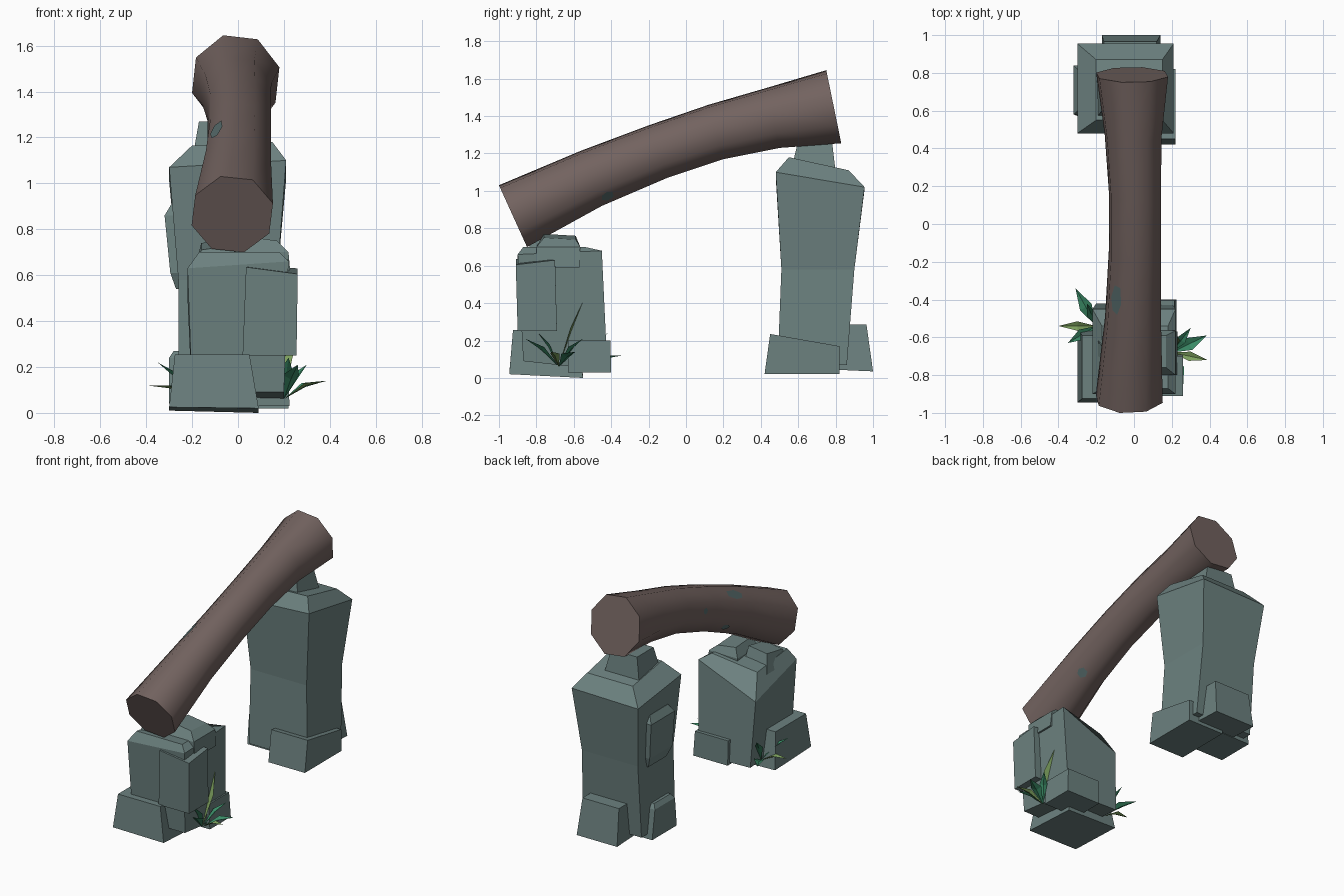
import bpy, math
from mathutils import Vector


def material(name, rgb):
    m = bpy.data.materials.new(name)
    m.diffuse_color = (*rgb, 1)
    return m


STONE = material("grey green stone", (0.150, 0.220, 0.213))
WOOD = material("brown wood", (0.171, 0.125, 0.116))
MOSS = material("teal patch", (0.095, 0.150, 0.150))
LEAF = material("deep green leaf", (0.045, 0.270, 0.140))
LIGHT_LEAF = material("light green leaf", (0.200, 0.345, 0.110))


def make(name, verts, faces, mat):
    me = bpy.data.meshes.new(name)
    me.from_pydata(verts, [], faces)
    me.materials.append(mat)
    ob = bpy.data.objects.new(name, me)
    bpy.context.collection.objects.link(ob)
    return ob


def loft(name, rings, mat):
    """Skin a list of equal point loops and cap both ends."""
    n = len(rings[0])
    verts = [p for r in rings for p in r]
    faces = [(i * n + k, i * n + (k + 1) % n, (i + 1) * n + (k + 1) % n, (i + 1) * n + k)
             for i in range(len(rings) - 1) for k in range(n)]
    faces += [tuple(reversed(range(n))), tuple(range(len(verts) - n, len(verts)))]
    return make(name, verts, faces, mat)


def rock(name, *levels):
    """Stone block from levels (x0, x1, y0, y1, z); z may be one height per corner."""
    rings = []
    for x0, x1, y0, y1, z in levels:
        h = z if isinstance(z, tuple) else (z,) * 4
        rings.append([(x0, y0, h[0]), (x1, y0, h[1]), (x1, y1, h[2]), (x0, y1, h[3])])
    return loft(name, rings, STONE)


# Tall back pillar with cap, feet and side plate
rock("back_pillar",
     (-0.26, 0.19, 0.49, 0.86, 0.07),
     (-0.26, 0.17, 0.51, 0.90, 0.58),
     (-0.30, 0.21, 0.48, 0.955, (1.07, 1.10, 1.02, 1.01)),
     (-0.20, 0.15, 0.55, 0.87, (1.165, 1.18, 1.11, 1.11)))
rock("back_pillar_cap",
     (-0.20, 0.07, 0.56, 0.80, 1.10),
     (-0.17, 0.03, 0.60, 0.78, 1.27))
rock("back_pillar_right_foot",
     (-0.06, 0.22, 0.42, 0.82, 0.02),
     (-0.06, 0.22, 0.45, 0.82, (0.235, 0.235, 0.17, 0.17)))
rock("back_pillar_rear_foot",
     (-0.17, 0.14, 0.66, 1.00, (0.05, 0.05, 0.035, 0.035)),
     (-0.16, 0.12, 0.66, 0.965, 0.285))
rock("back_pillar_left_foot",
     (-0.30, -0.05, 0.53, 0.80, 0.04),
     (-0.30, -0.05, 0.55, 0.77, 0.24),
     (-0.28, -0.05, 0.57, 0.75, 0.27))
rock("back_pillar_side_plate",
     (-0.27, -0.18, 0.60, 0.80, 0.54),
     (-0.295, -0.18, 0.57, 0.82, 0.61),
     (-0.32, -0.18, 0.58, 0.84, 0.86),
     (-0.29, -0.18, 0.61, 0.81, 0.91))

# Short front pillar with top stones, feet and corner plate
rock("front_pillar",
     (-0.20, 0.20, -0.87, -0.42, (0.09, 0.09, 0.04, 0.05)),
     (-0.22, 0.22, -0.90, -0.45, (0.63, 0.66, 0.68, 0.50)),
     (-0.17, 0.18, -0.87, -0.54, (0.70, 0.70, 0.70, 0.66)))
rock("front_pillar_top_stone",
     (0.00, 0.23, -0.80, -0.57, 0.59),
     (0.00, 0.22, -0.80, -0.565, 0.70),
     (0.03, 0.17, -0.76, -0.59, (0.77, 0.75, 0.74, 0.76)))
rock("front_pillar_small_stone",
     (-0.19, 0.00, -0.86, -0.62, 0.62),
     (-0.16, -0.02, -0.83, -0.66, (0.71, 0.73, 0.76, 0.74)))
rock("front_pillar_corner_plate",
     (0.02, 0.255, -0.90, -0.69, 0.25),
     (0.035, 0.26, -0.91, -0.70, (0.635, 0.605, 0.63, 0.635)))
rock("front_pillar_front_foot",
     (-0.30, 0.09, -0.945, -0.55, (0.025, 0.02, 0.0, 0.01)),
     (-0.275, 0.05, -0.925, -0.59, 0.255))
rock("front_pillar_right_foot",
     (-0.04, 0.225, -0.63, -0.40, 0.03),
     (-0.04, 0.215, -0.63, -0.405, 0.20))

# Curved eight-sided log: (centre x, half width, top y, top z, bottom y, bottom z)
sections = [(-0.025, 0.177, -1.00, 1.03, -0.85, 0.70),
            (-0.005, 0.148, -0.56, 1.215, -0.45, 0.92),
            (0.005, 0.138, -0.20, 1.35, -0.10, 1.07),
            (0.005, 0.138, 0.12, 1.46, 0.20, 1.17),
            (-0.005, 0.150, 0.43, 1.55, 0.50, 1.23),
            (-0.010, 0.190, 0.75, 1.645, 0.83, 1.255)]
log_rings = []
for cx, w, ty, tz, by, bz in sections:
    top, bottom = Vector((cx, ty, tz)), Vector((cx, by, bz))
    centre, up = (top + bottom) / 2, (top - bottom) / 2 / 0.96
    ring = []
    for k in range(8):
        a = math.radians(16 + 45 * k)
        ring.append(centre + Vector((w / 0.96 * math.cos(a), 0, 0)) + up * math.sin(a))
    log_rings.append(ring[::-1])
log_rings = [r[::-1] for r in log_rings[::-1]]  # back to front keeps normals outward
log = loft("log", log_rings, WOOD)
bpy.context.view_layer.objects.active = log
log.select_set(True)
bpy.ops.object.shade_smooth_by_angle(angle=math.radians(52))
log.select_set(False)


# Thin teal patches lying on the log
def patch(i, side, u, v, du, dv):
    a, b = log_rings[5 - i], log_rings[4 - i]
    s, t = side, (side + 1) % 8
    at = lambda p, q: a[s].lerp(b[s], p).lerp(a[t].lerp(b[t], p), q)
    n = (b[s] - a[s]).cross(a[t] - a[s]).normalized()
    if n.dot(at(.5, .5) - (a[0] + a[4] + b[0] + b[4]) / 4) < 0:
        n = -n
    pts = [at(u + p * du, v + q * dv) + n * 0.004
           for p, q in ((-1, -.3), (-.2, -1), (.9, -.7), (1, .4), (.1, 1), (-.8, .6))]
    make("log_patch", pts, [tuple(range(6))], MOSS)


patch(1, 2, 0.40, 0.55, 0.21, 0.30)
patch(2, 3, 0.40, 0.50, 0.07, 0.18)
patch(1, 4, 0.55, 0.50, 0.10, 0.20)
patch(1, 6, 0.12, 0.50, 0.09, 0.28)


# Leaf tufts: creased pointed blades
def blade(name, base, tip, width, mat):
    base, tip = Vector(base), Vector(tip)
    d = tip - base
    side = d.cross(Vector((0, 0, 1))).normalized() * width / 2
    mid = base + d * 0.5 + Vector((0, 0, 0.03))
    make(name, [base, mid + side, mid - Vector((0, 0, width * .25)), mid - side, tip],
         [(0, 2, 1), (0, 3, 2), (1, 2, 4), (2, 3, 4)], mat)


tufts = {"right_plant": ((0.20, -0.68, 0.06), [
            ((0.21, -0.55, 0.41), 0.075, LIGHT_LEAF), ((0.39, -0.72, 0.14), 0.05, LIGHT_LEAF),
            ((0.385, -0.59, 0.14), 0.07, LEAF), ((0.26, -0.86, 0.21), 0.075, LEAF),
            ((0.22, -0.79, 0.24), 0.06, LEAF), ((0.30, -0.55, 0.21), 0.05, LEAF)]),
         "left_plant": ((-0.20, -0.54, 0.06), [
            ((-0.31, -0.34, 0.12), 0.07, LEAF), ((-0.40, -0.54, 0.12), 0.05, LIGHT_LEAF),
            ((-0.35, -0.63, 0.22), 0.06, LEAF), ((-0.25, -0.42, 0.24), 0.05, LEAF)])}
for name, (base, leaves) in tufts.items():
    for tip, width, mat in leaves:
        blade(name + "_leaf", base, tip, width, mat)
